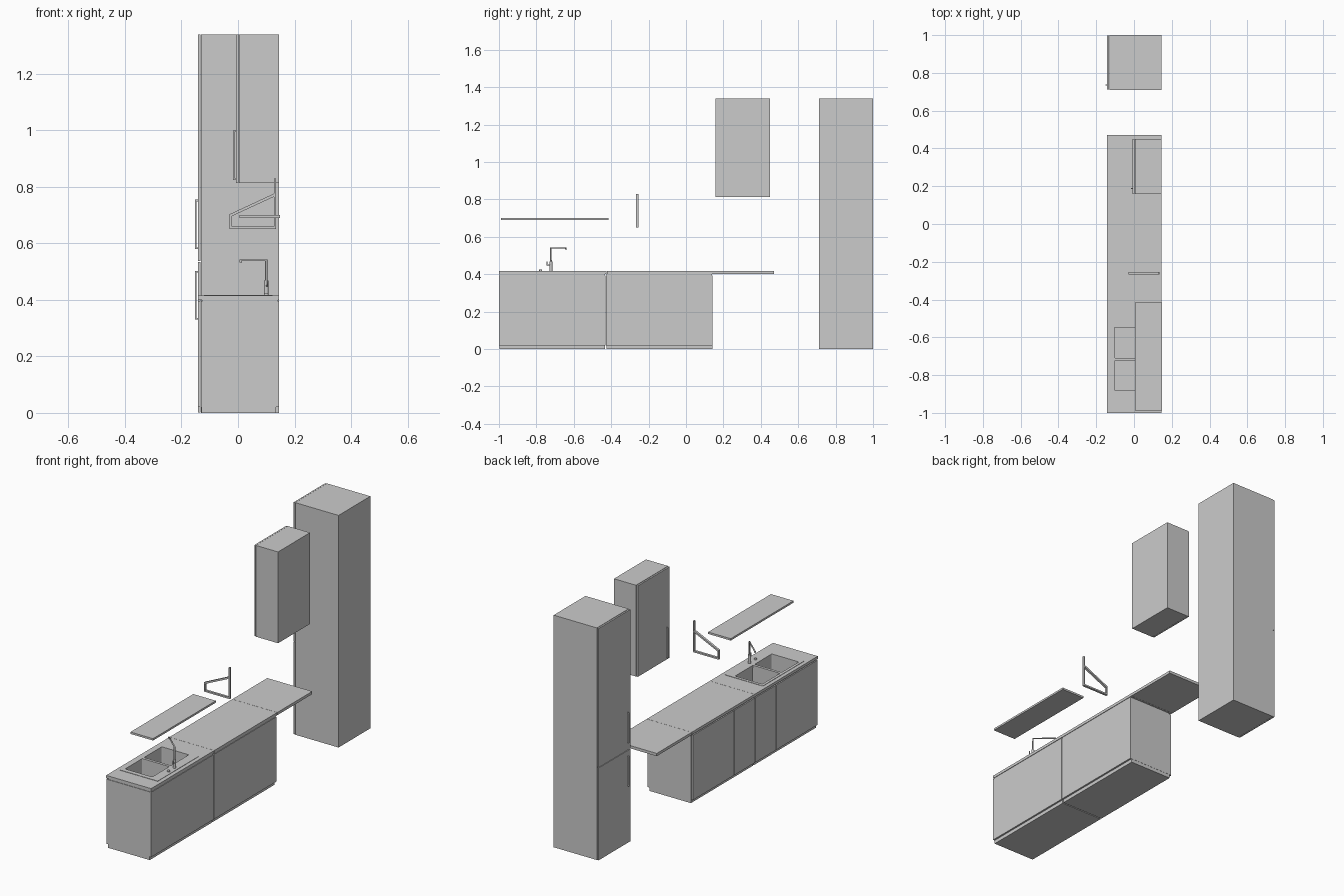
import bpy, bmesh
from mathutils import Vector

if "Cube" in bpy.data.objects:
    bpy.data.objects.remove(bpy.data.objects["Cube"])


def mesh_object(name, bm):
    bmesh.ops.recalc_face_normals(bm, faces=bm.faces[:])
    me = bpy.data.meshes.new(name)
    bm.to_mesh(me)
    bm.free()
    ob = bpy.data.objects.new(name, me)
    bpy.context.collection.objects.link(ob)
    return ob


def add_box(bm, x, y, z):
    vs = bmesh.ops.create_cube(bm, size=1)["verts"]
    for v in vs:
        v.co = Vector([(r[0] + r[1]) / 2 + c * (r[1] - r[0]) for r, c in zip((x, y, z), v.co)])


def boxes(name, *parts):
    bm = bmesh.new()
    for p in parts:
        add_box(bm, *p)
    return mesh_object(name, bm)


def prism(name, loops, y0, y1):
    """Extrude closed quads in the xz plane along y."""
    bm = bmesh.new()
    for pts in loops:
        f = bm.faces.new([bm.verts.new((x, y0, z)) for x, z in pts])
        ext = bmesh.ops.extrude_face_region(bm, geom=[f])["geom"]
        for v in ext:
            if isinstance(v, bmesh.types.BMVert):
                v.co.y = y1
    return mesh_object(name, bm)


def tube(name, pts, r):
    cu = bpy.data.curves.new(name, "CURVE")
    cu.dimensions = "3D"
    cu.bevel_depth, cu.bevel_resolution, cu.use_fill_caps = r, 2, True
    sp = cu.splines.new("POLY")
    sp.points.add(len(pts) - 1)
    for p, co in zip(sp.points, pts):
        p.co = (*co, 1)
    ob = bpy.data.objects.new(name, cu)
    bpy.context.collection.objects.link(ob)


def cut(ob, cutter):
    m = ob.modifiers.new("cut", "BOOLEAN")
    m.operation, m.object, m.solver = "DIFFERENCE", cutter, "EXACT"


X0, X1 = -0.142, 0.145
DOOR = 0.009
GAP = 0.002


def handle(name, face_x, y, z0, z1):
    boxes(name, ((face_x - 0.01, face_x - 0.005), (y - 0.003, y + 0.003), (z0, z1)),
          *[((face_x - 0.006, face_x), (y - 0.003, y + 0.003), (z, z + 0.006))
            for z in (z0, z1 - 0.006)])


# Tall cabinet with two doors
boxes("tall_cabinet_body", ((X0 + DOOR + GAP, X1), (0.71, 1.0), (0, 1.34)))
for name, z0, z1 in (("lower", 0.001, 0.534), ("upper", 0.537, 1.339)):
    boxes(f"tall_cabinet_{name}_door", ((X0, X0 + DOOR), (0.711, 0.999), (z0, z1)))
handle("tall_cabinet_lower_handle", X0, 0.735, 0.33, 0.503)
handle("tall_cabinet_upper_handle", X0, 0.735, 0.58, 0.755)

# Wall cabinet
boxes("wall_cabinet_body", ((-0.007 + DOOR + GAP, X1), (0.158, 0.45), (0.813, 1.34)))
boxes("wall_cabinet_door", ((-0.007, -0.007 + DOOR), (0.159, 0.449), (0.814, 1.339)))
handle("wall_cabinet_handle", -0.007, 0.187, 0.825, 1.0)

# Base cabinets: open-topped carcass, recessed plinth, three doors each
for n, y0, y1 in (("sink", -0.999, -0.431), ("plain", -0.427, 0.142)):
    bx0, t, z0, z1 = X0 + DOOR + GAP, 0.009, 0.02, 0.394
    boxes(f"{n}_base_carcass",
          ((bx0, X1), (y0, y0 + t), (z0, z1)),
          ((bx0, X1), (y1 - t, y1), (z0, z1)),
          ((X1 - t, X1), (y0 + t, y1 - t), (z0, z1)),
          ((bx0, X1 - t), (y0 + t, y1 - t), (z0, z0 + t)))
    boxes(f"{n}_base_plinth", ((X0 + 0.012, X1 - 0.01), (y0 + 0.001, y1 - 0.001), (0, z0)))
    w = (y1 - y0) / 3
    for i in range(3):
        boxes(f"{n}_base_door_{i + 1}",
              ((X0, X0 + DOOR), (y0 + i * w + 0.001, y0 + (i + 1) * w - 0.002), (z0, z1)))
    # Shadow-gap rails under the worktop
    a, b, c, d = bx0 + 0.003, X1 - 0.003, y0 + 0.003, y1 - 0.003
    boxes(f"{n}_base_top_rail",
          ((a, b), (c, c + t), (z1 - 0.01, 0.4)), ((a, b), (d - t, d), (z1 - 0.01, 0.4)),
          ((a, a + t), (c + t, d - t), (z1 - 0.01, 0.4)),
          ((b - t, b), (c + t, d - t), (z1 - 0.01, 0.4)))

# Worktops, the last one overhanging as a bar
ZT0, ZT1 = 0.4, 0.416
sink_top = boxes("sink_worktop", ((X0, X1), (-1.0, -0.424), (ZT0, ZT1)))
boxes("plain_worktop", ((X0, X1), (-0.423, 0.15), (ZT0, ZT1)))
boxes("overhang_worktop", ((X0, X1), (0.151, 0.47), (ZT0, ZT1)))

# Inset double sink: rim plate, bowls and drains
rim = boxes("sink_rim", ((-0.12, 0.122), (-0.907, -0.53), (ZT1 - 0.001, ZT1 + 0.002)))
for i, (y0, y1) in enumerate(((-0.882, -0.724), (-0.71, -0.546)), 1):
    bm = bmesh.new()
    add_box(bm, (-0.105, 0.07), (y0, y1), (0.3, ZT1 + 0.05))
    vert_edges = [e for e in bm.edges if abs(e.verts[0].co.z - e.verts[1].co.z) > 0.01]
    bmesh.ops.bevel(bm, geom=vert_edges, offset=0.006, segments=3, affect="EDGES", profile=0.5)
    bowl_bm = bm.copy()
    cutter = mesh_object(f"bowl_{i}_cutter", bm)
    cutter.hide_render = True
    cutter.hide_set(True)
    cut(sink_top, cutter)
    cut(rim, cutter)
    top = max(bowl_bm.faces, key=lambda f: f.calc_center_median().z)
    bmesh.ops.delete(bowl_bm, geom=[top], context="FACES_ONLY")
    for v in bowl_bm.verts:
        v.co.z = min(v.co.z, ZT1 + 0.002)
    bowl = mesh_object(f"sink_bowl_{i}", bowl_bm)
    sol = bowl.modifiers.new("thickness", "SOLIDIFY")
    sol.thickness, sol.offset = 0.002, 0
    tube(f"sink_drain_{i}", [(-0.018, (y0 + y1) / 2, 0.3), (-0.018, (y0 + y1) / 2, 0.303)], 0.014)

# Faucet with angled spout, lever and soap button
FX, FY, FZ = 0.1, -0.722, ZT1 + 0.002
tube("faucet_base", [(FX, FY, FZ), (FX, FY, FZ + 0.05)], 0.008)
tube("faucet_spout", [(FX, FY, FZ), (FX, FY, 0.54), (0.009, -0.642, 0.54), (0.009, -0.642, 0.533)], 0.0045)
tube("faucet_lever", [(FX, FY, 0.45), (FX + 0.005, FY - 0.022, 0.45), (FX + 0.005, FY - 0.022, 0.468)], 0.003)
tube("sink_button", [(FX, FY - 0.055, FZ), (FX, FY - 0.055, FZ + 0.007)], 0.008)

# Wall shelf
boxes("wall_shelf", ((0.005, 0.149), (-0.988, -0.415), (0.69, 0.701)))

# Slanted wall bracket made from four bars
prism("wall_bracket", [
    [(0.127, 0.65), (0.135, 0.65), (0.135, 0.83), (0.127, 0.83)],
    [(-0.03, 0.65), (0.127, 0.65), (0.127, 0.659), (-0.03, 0.659)],
    [(-0.03, 0.659), (-0.022, 0.659), (-0.022, 0.698), (-0.03, 0.703)],
    [(-0.022, 0.696), (0.127, 0.765), (0.127, 0.776), (-0.03, 0.703)],
], -0.268, -0.255)
